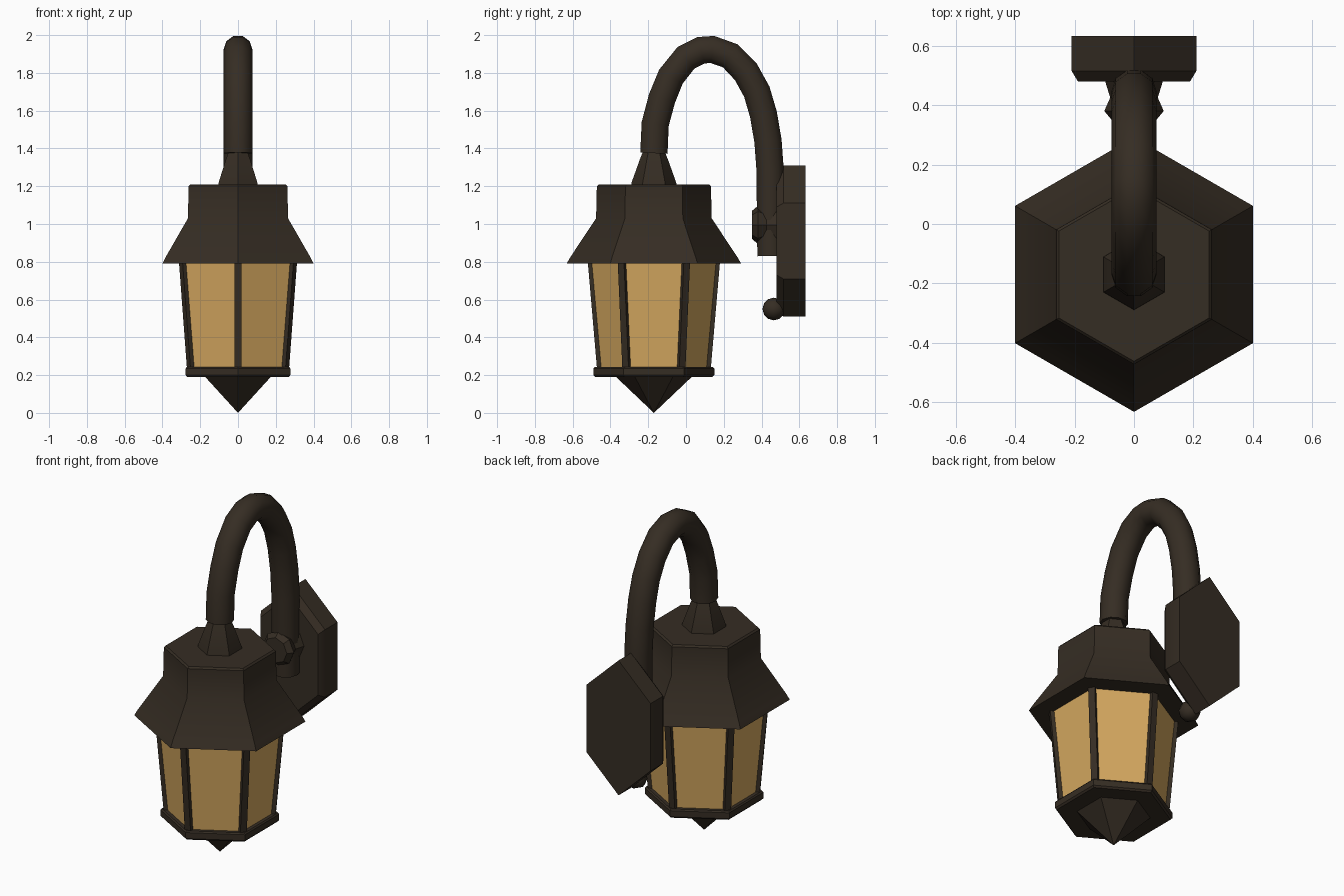
import bpy, bmesh, math
from mathutils import Vector, Matrix

cube = bpy.data.objects.get("Cube")
if cube:
    bpy.data.objects.remove(cube, do_unlink=True)


def material(name, rgb):
    m = bpy.data.materials.new(name)
    m.use_nodes = True
    m.diffuse_color = (*rgb, 1)
    bsdf = m.node_tree.nodes["Principled BSDF"]
    bsdf.inputs["Base Color"].default_value = (*rgb, 1)
    bsdf.inputs["Roughness"].default_value = 0.7
    return m


BRONZE = material("dark bronze", (0.036, 0.026, 0.017))
GLASS = material("amber glass", (0.66, 0.39, 0.115))
LAMP_Y = -0.17
UP = Matrix.Identity(4)
ALONG_Y = Matrix.Rotation(-math.pi / 2, 4, 'X')


def smooth(ob, angle=35):
    bpy.ops.object.select_all(action='DESELECT')
    ob.select_set(True)
    bpy.context.view_layer.objects.active = ob
    bpy.ops.object.shade_smooth_by_angle(angle=math.radians(angle))


def finish(name, bm, mat, angle=35):
    bmesh.ops.recalc_face_normals(bm, faces=bm.faces)
    mesh = bpy.data.meshes.new(name)
    bm.to_mesh(mesh)
    bm.free()
    mesh.materials.append(mat)
    ob = bpy.data.objects.new(name, mesh)
    bpy.context.collection.objects.link(ob)
    smooth(ob, angle)
    return ob


def turned(name, profile, mat=BRONZE, sides=6, centre=(0, LAMP_Y, 0),
           axis=UP, squash=1.0, angle=35):
    """Closed solid of stacked polygon rings; profile is (radius, height)."""
    bm = bmesh.new()
    place = Matrix.Translation(centre) @ axis
    rings = []
    for r, h in profile:
        ring = []
        for i in range(sides):
            a = math.pi / 2 + math.tau * i / sides
            ring.append(bm.verts.new(place @ Vector((r * squash * math.cos(a), r * math.sin(a), h))))
        rings.append(ring)
    for low, high in zip(rings, rings[1:]):
        for i in range(sides):
            j = (i + 1) % sides
            bm.faces.new((low[i], low[j], high[j], high[i]))
    bm.faces.new(rings[0])
    bm.faces.new(rings[-1])
    bmesh.ops.remove_doubles(bm, verts=bm.verts, dist=1e-4)
    return finish(name, bm, mat, angle)


# Lantern body
turned("bottom_point", [(0.0, 0.0), (0.2, 0.19), (0.2, 0.2)])
turned("base_ring", [(0.31, 0.19), (0.32, 0.2), (0.32, 0.235), (0.313, 0.243)])
turned("glass_panes", [(0.288, 0.22), (0.34, 0.8)], GLASS)
turned("roof", [(0.462, 0.79), (0.442, 0.825), (0.306, 1.03),
                (0.302, 1.2), (0.292, 1.21)])
turned("roof_finial", [(0.12, 1.2), (0.118, 1.22), (0.075, 1.34), (0.055, 1.39)])

# Corner posts, leaning outward
bm = bmesh.new()
for k in range(6):
    turn = Matrix.Translation((0, LAMP_Y, 0)) @ Matrix.Rotation(math.tau * k / 6, 4, 'Z')
    ends = []
    for r, z in ((0.3, 0.22), (0.35, 0.8)):
        ends.append([bm.verts.new(turn @ Vector((x, r - d, z)))
                     for x, d in ((-0.019, 0), (0.019, 0), (0.019, 0.035), (-0.019, 0.035))])
    a, b = ends
    bm.faces.new(a)
    bm.faces.new(b)
    for i in range(4):
        j = (i + 1) % 4
        bm.faces.new((a[i], a[j], b[j], b[i]))
finish("corner_posts", bm, BRONZE)

# Bent arm
path = [(-0.17, 1.375), (-0.163, 1.53), (-0.127, 1.665), (-0.08, 1.78), (0.0, 1.88),
        (0.08, 1.92), (0.14, 1.924), (0.235, 1.89), (0.317, 1.805), (0.375, 1.7),
        (0.41, 1.58), (0.434, 1.44), (0.445, 1.29), (0.45, 0.83)]
curve = bpy.data.curves.new("arm", 'CURVE')
curve.dimensions = '3D'
curve.bevel_depth = 0.076
curve.bevel_resolution = 3
curve.use_fill_caps = True
spline = curve.splines.new('POLY')
spline.points.add(len(path) - 1)
for p, (y, z) in zip(spline.points, path):
    p.co = (0, y, z, 1)
curve.materials.append(BRONZE)
arm = bpy.data.objects.new("arm", curve)
bpy.context.collection.objects.link(arm)
bpy.ops.object.select_all(action='DESELECT')
arm.select_set(True)
bpy.context.view_layer.objects.active = arm
bpy.ops.object.convert(target='MESH')
smooth(bpy.context.view_layer.objects.active, 45)

# Wall plate, joint and lower knob
turned("wall_plate", [(0.36, 0.48), (0.4, 0.515), (0.4, 0.632)],
       centre=(0, 0, 0.91), axis=ALONG_Y, squash=0.21 / (0.4 * math.cos(math.pi / 6)))
turned("arm_joint", [(0.075, 0.35), (0.1, 0.38), (0.08, 0.425), (0.1, 0.49)],
       sides=8, centre=(0, 0, 0.995), axis=ALONG_Y)
bm = bmesh.new()
bmesh.ops.create_uvsphere(bm, u_segments=8, v_segments=6, radius=0.06,
                          matrix=Matrix.Translation((0, 0.465, 0.55)) @ ALONG_Y)
finish("lower_knob", bm, BRONZE, 50)
